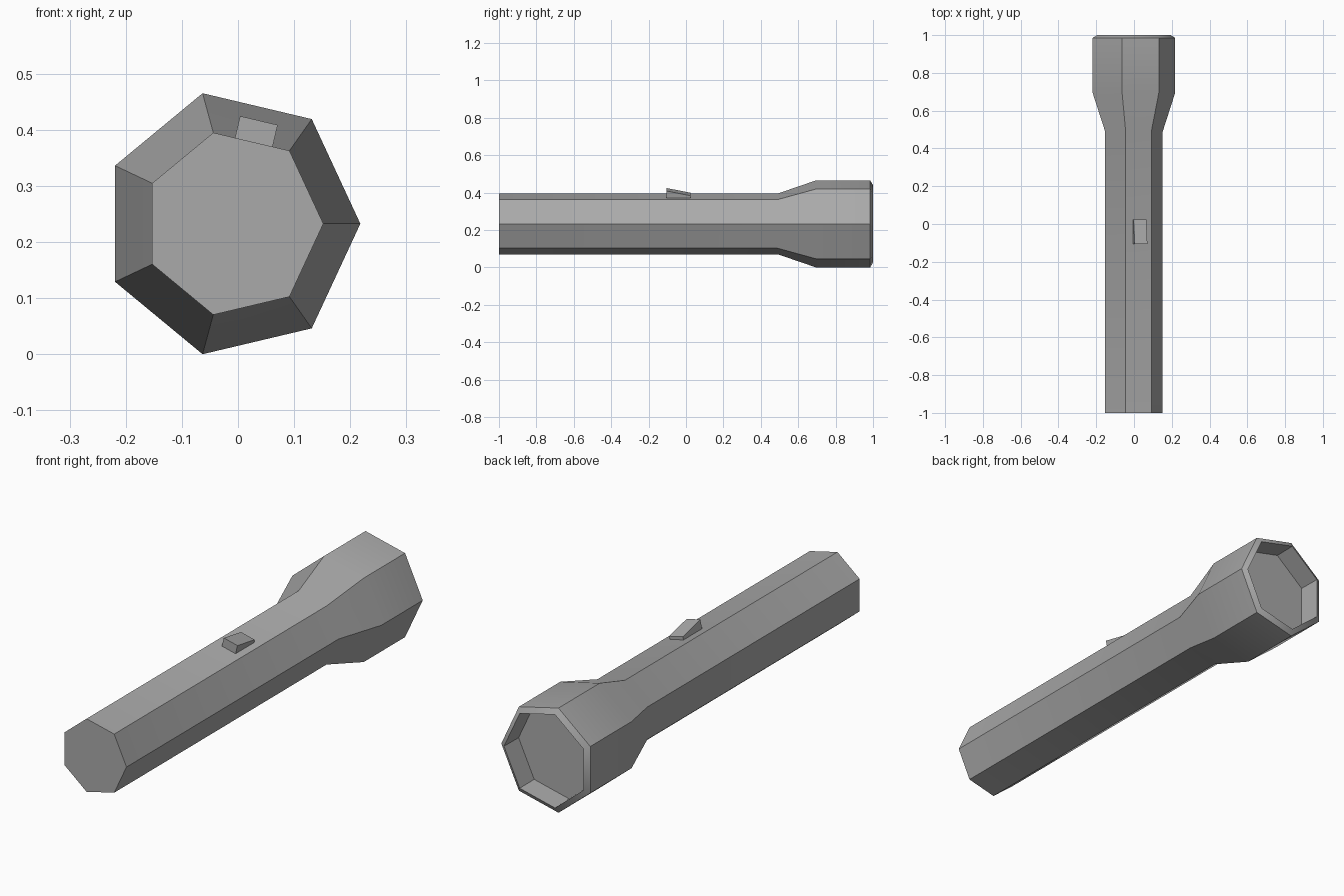
import bpy, bmesh, math
from mathutils import Matrix

if "Cube" in bpy.data.objects:
    bpy.data.objects.remove(bpy.data.objects["Cube"], do_unlink=True)

SIDES = 7
CENTRE_Z = 0.2325
STRETCH = 1.037  # slightly taller than wide

grey = bpy.data.materials.new("grey")
grey.use_nodes = True
grey.diffuse_color = (0.4, 0.4, 0.4, 1)
grey.node_tree.nodes["Principled BSDF"].inputs["Base Color"].default_value = (0.4, 0.4, 0.4, 1)


def finish(bm, name):
    bmesh.ops.recalc_face_normals(bm, faces=bm.faces)
    mesh = bpy.data.meshes.new(name)
    bm.to_mesh(mesh)
    bm.free()
    mesh.materials.append(grey)
    obj = bpy.data.objects.new(name, mesh)
    bpy.context.collection.objects.link(obj)
    return obj


# Torch casing: seven-sided rings along y, from tail to recessed lens
profile = [(-1, 0.1605), (0.49, 0.1605), (0.695, 0.23), (0.985, 0.23),
           (1, 0.205), (0.9, 0.203)]
bm = bmesh.new()
rings = []
for y, r in profile:
    ring = []
    for k in range(SIDES):
        a = math.tau * k / SIDES
        ring.append(bm.verts.new((r * (math.cos(a) - 0.052), y,
                                  CENTRE_Z + STRETCH * r * math.sin(a))))
    rings.append(ring)
for a, b in zip(rings, rings[1:]):
    for k in range(SIDES):
        n = (k + 1) % SIDES
        bm.faces.new((a[k], a[n], b[n], b[k]))
bm.faces.new(rings[0])
bm.faces.new(rings[-1])
casing = finish(bm, "torch_casing")

# Smooth along the flare, sharp between the sides
bpy.ops.object.select_all(action='DESELECT')
casing.select_set(True)
bpy.context.view_layer.objects.active = casing
bpy.ops.object.shade_smooth_by_angle(angle=math.radians(30))

# Wedge switch lying on the sloped upper side, taller toward the tail
bm = bmesh.new()
bmesh.ops.create_cube(bm, size=1)
for v in bm.verts:
    top = 0.038 if v.co.y < 0 else 0.012
    v.co = (v.co.x * 0.069, v.co.y * 0.13, top if v.co.z > 0 else -0.004)
bm.transform(Matrix.Translation((0.0285, -0.04, 0.3795)) @ Matrix.Rotation(math.radians(13.3), 4, 'Y'))
finish(bm, "switch")
